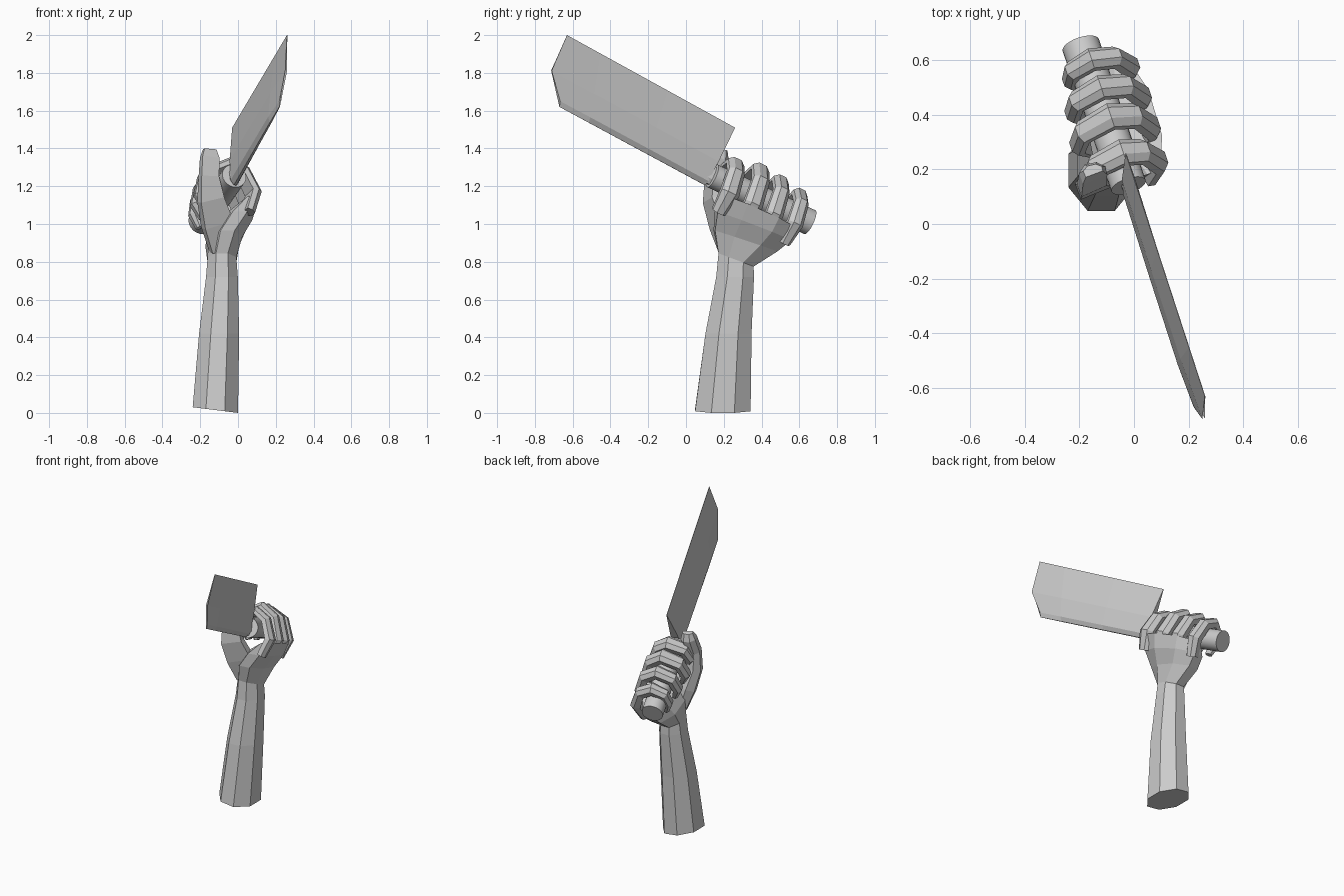
import bpy, bmesh
from math import cos, sin, pi
from mathutils import Vector as V

if "Cube" in bpy.data.objects:
    bpy.data.objects.remove(bpy.data.objects["Cube"])


def make(name, bm):
    bmesh.ops.recalc_face_normals(bm, faces=bm.faces)
    me = bpy.data.meshes.new(name)
    bm.to_mesh(me)
    bm.free()
    ob = bpy.data.objects.new(name, me)
    bpy.context.collection.objects.link(ob)
    return ob


def loft(name, rings):
    """Skin a list of equal point rings and cap both ends."""
    bm = bmesh.new()
    rows = [[bm.verts.new(p) for p in r] for r in rings]
    n = len(rows[0])
    for a, b in zip(rows, rows[1:]):
        for i in range(n):
            j = (i + 1) % n
            bm.faces.new((a[i], a[j], b[j], b[i]))
    bm.faces.new(rows[0][::-1])
    bm.faces.new(rows[-1])
    return make(name, bm)


def ring(c, a, b, n=8, turn=pi / 8):
    c, a, b = V(c), V(a), V(b)
    k = 1 / cos(turn)
    return [c + a * k * cos(2 * pi * i / n + turn) + b * k * sin(2 * pi * i / n + turn)
            for i in range(n)]


def digit(name, pts, side, widths, thick):
    """Six-sided finger following a bent path."""
    rings = []
    for i, p in enumerate(pts):
        t = (pts[min(i + 1, len(pts) - 1)] - pts[max(i - 1, 0)]).normalized()
        a = (side - t * side.dot(t)).normalized()
        b = t.cross(a)
        w, h = widths[i], thick[i]
        rings.append([p + a * w * x + b * h * y for x, y in
                      ((1, -.4), (1, .4), (.45, 1), (-.45, 1), (-1, .3), (-.9, -.8))])
    return loft(name, rings)


# handle frame: axis, sideways and up directions
butt, front = V((-.195, .655, 1.01)), V((-.02, .14, 1.255))
d = (front - butt).normalized()
s = V((-d.y, d.x, 0)).normalized()
u = d.cross(s)
if u.z < 0:
    u = -u

# forearm
arm = [ring((-.12, .195, .015), (.12, 0, -.015), (0, .147, 0)),
       ring((-.1, .225, .42), (.106, 0, 0), (0, .122, 0)),
       ring((-.085, .26, .72), (.084, 0, 0), (0, .1, 0)),
       ring((-.085, .265, .81), (.076, 0, 0), (0, .093, -.035))]
loft("forearm", arm)

# palm and back of hand, fanning out to the knuckles
palm = [arm[-1],
        ring((-.075, .315, .91), (.09, .01, 0), (-.02, .165, -.055)),
        ring((-.035, .355, .99), (.092, .02, 0), (-.045, .195, -.075)),
        ring((.015, .39, 1.06), (.062, .02, .01), (-.06, .2, -.09))]
loft("palm", palm)

# handle
n = 24
handle = loft("handle", [ring(butt, s * .07, u * .07, n, 0),
                         ring(front, s * .066, u * .066, n, 0)])
bpy.context.view_layer.objects.active = handle
handle.select_set(True)
bpy.ops.object.shade_smooth_by_angle()

# fingers: place on handle axis (y), right reach, height, left reach, half width
fingers = [("index", .215, .125, .105, .12, .05),
           ("middle", .335, .14, .135, .125, .05),
           ("ring", .445, .145, .125, .105, .046),
           ("little", .555, .14, .105, .075, .042)]
for nm, y, r, h, l, w in fingers:
    c = butt + (front - butt) * ((y - butt.y) / (front.y - butt.y))
    path = [(r - .045, -.17), (r, -.06), (r - .04, h * .55), (.02, h),
            (-l * .75, h * .6), (-l, -.01), (-l * .75, -.085)]
    pts = [c + s * p + u * q for p, q in path]
    digit(nm + "_finger", pts, d, [w * k for k in (.8, 1.05, .95, 1, .9, .85, .6)],
          [.035, .04, .036, .034, .032, .03, .018])

# thumb, rising along the front of the handle
digit("thumb", [V(p) for p in ((-.09, .22, .86), (-.11, .185, 1.0), (-.145, .145, 1.13),
                               (-.155, .145, 1.25), (-.15, .185, 1.35), (-.15, .195, 1.395))],
      V((1, .25, 0)), [.06, .085, .07, .052, .05, .035], [.045, .06, .055, .045, .04, .022])

# blade: sections from heel to curved nose, thick in the middle, sharp on top
lo0, hi0 = V((-.015, .1, 1.205)), V((-.03, .26, 1.51))
lo1, hi1 = V((.22, -.67, 1.62)), V((.26, -.63, 2.0))
nrm = (lo1 - lo0).cross(hi0 - lo0).normalized()
nose = (lo1 - lo0).normalized()
secs = []
for t, th in ((0, .024), (.4, .021), (.8, .016), (1, .005)):
    lo, hi = lo0.lerp(lo1, t), hi0.lerp(hi1, t)
    mid = lo.lerp(hi, .42) + nose * (.07 if t == 1 else 0)
    low = lo.lerp(hi, .08)
    secs.append([lo - nrm * th * .3, low - nrm * th, mid - nrm * th, hi - nrm * .001,
                 hi + nrm * .001, mid + nrm * th, low + nrm * th, lo + nrm * th * .3])
loft("blade", secs)

# tang joining blade and handle
loft("tang", [ring(front - d * .03, s * .03, u * .05), ring(front + d * .03, s * .02, u * .05)])
